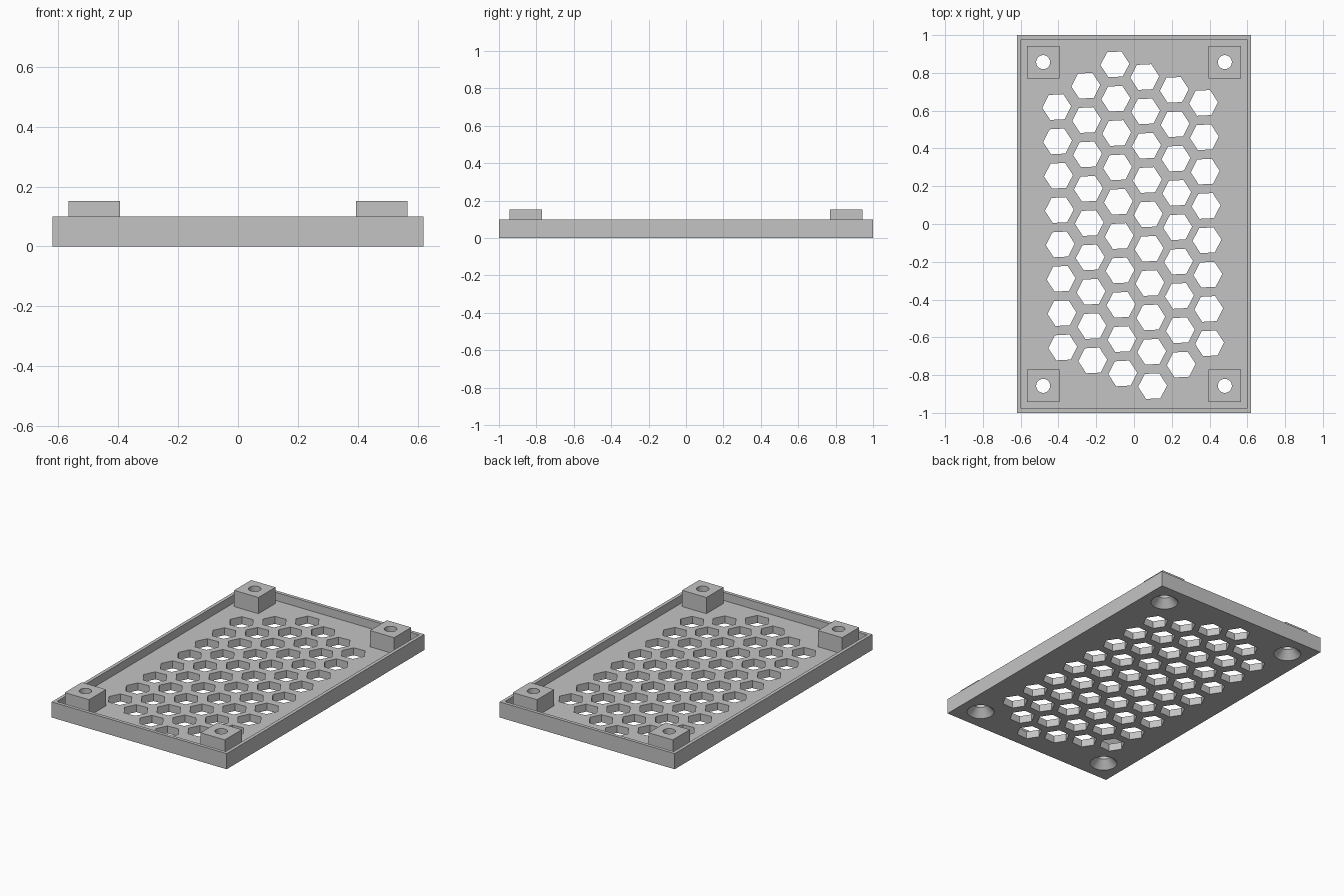
import bpy
import bmesh
from math import cos, sin, radians, tau

cube = bpy.data.objects.get("Cube")
if cube:
    bpy.data.objects.remove(cube, do_unlink=True)

HALF_X, HALF_Y, RIM_Z = 0.62, 1.0, 0.10
WALL, FLOOR_Z, POST_Z = 0.022, 0.048, 0.152
POST_X, POST_Y, POST_HALF = 0.481, 0.857, 0.086

grey = bpy.data.materials.new("light grey")
grey.use_nodes = True
colour = (0.55, 0.55, 0.55, 1)
grey.diffuse_color = colour
grey.node_tree.nodes["Principled BSDF"].inputs["Base Color"].default_value = colour


def add_loft(bm, rings):
    """Closed solid through a stack of equal-length rings, bottom to top."""
    loops = [[bm.verts.new(p) for p in ring] for ring in rings]
    n = len(loops[0])
    for low, high in zip(loops, loops[1:]):
        for i in range(n):
            j = (i + 1) % n
            bm.faces.new((low[i], low[j], high[j], high[i]))
    bm.faces.new(loops[0][::-1])
    bm.faces.new(loops[-1])


def rect(x, y, hx, hy, z):
    return [(x + sx * hx, y + sy * hy, z)
            for sx, sy in ((-1, -1), (1, -1), (1, 1), (-1, 1))]


def ring(x, y, r, z, sides, turn=0):
    return [(x + r * cos(turn + tau * i / sides),
             y + r * sin(turn + tau * i / sides), z) for i in range(sides)]


def make(name, solids):
    bm = bmesh.new()
    for rings in solids:
        add_loft(bm, rings)
    mesh = bpy.data.meshes.new(name)
    bm.to_mesh(mesh)
    bm.free()
    mesh.materials.append(grey)
    obj = bpy.data.objects.new(name, mesh)
    bpy.context.collection.objects.link(obj)
    return obj


def combine(target, tool, operation):
    tool.hide_render = True
    mod = target.modifiers.new(tool.name, 'BOOLEAN')
    mod.operation, mod.object, mod.solver = operation, tool, 'EXACT'
    bpy.context.view_layer.objects.active = target
    bpy.ops.object.modifier_apply(modifier=mod.name)
    bpy.data.objects.remove(tool, do_unlink=True)


corners = [(sx * POST_X, sy * POST_Y) for sx in (-1, 1) for sy in (-1, 1)]

# Shallow tray with a thin rim
cover = make("vent_cover", [[rect(0, 0, HALF_X, HALF_Y, z) for z in (0, RIM_Z)]])
cavity = make("cavity_cutter", [[rect(0, 0, HALF_X - WALL, HALF_Y - WALL, z)
                                 for z in (FLOOR_Z, 0.2)]])
combine(cover, cavity, 'DIFFERENCE')

# Square corner posts rising out of the floor
posts = make("corner_posts", [[rect(x, y, POST_HALF, POST_HALF, z)
                               for z in (FLOOR_Z - 0.02, POST_Z)] for x, y in corners])
combine(cover, posts, 'UNION')

# Slightly skewed honeycomb: top hole and hole count of each column
columns = [(-0.409, 0.619, 8), (-0.255, 0.732, 9), (-0.101, 0.845, 10),
           (0.057, 0.778, 10), (0.213, 0.71, 9), (0.368, 0.641, 8)]
hexes = []
for x, y, count in columns:
    for k in range(count):
        cx, cy = x + 0.0046 * k, y - 0.1818 * k
        hexes.append([ring(cx, cy, 0.0765, z, 6, radians(3)) for z in (-0.1, 0.2)])
combine(cover, make("honeycomb_cutter", hexes), 'DIFFERENCE')

# Screw holes, countersunk from below
profile = [(0.09, -0.01), (0.037, 0.05), (0.037, 0.25)]
screws = make("screw_cutter", [[ring(x, y, r, z, 32) for r, z in profile]
                               for x, y in corners])
combine(cover, screws, 'DIFFERENCE')

bpy.ops.object.select_all(action='DESELECT')
cover.select_set(True)
bpy.context.view_layer.objects.active = cover
bpy.ops.object.shade_smooth_by_angle(angle=radians(30))
